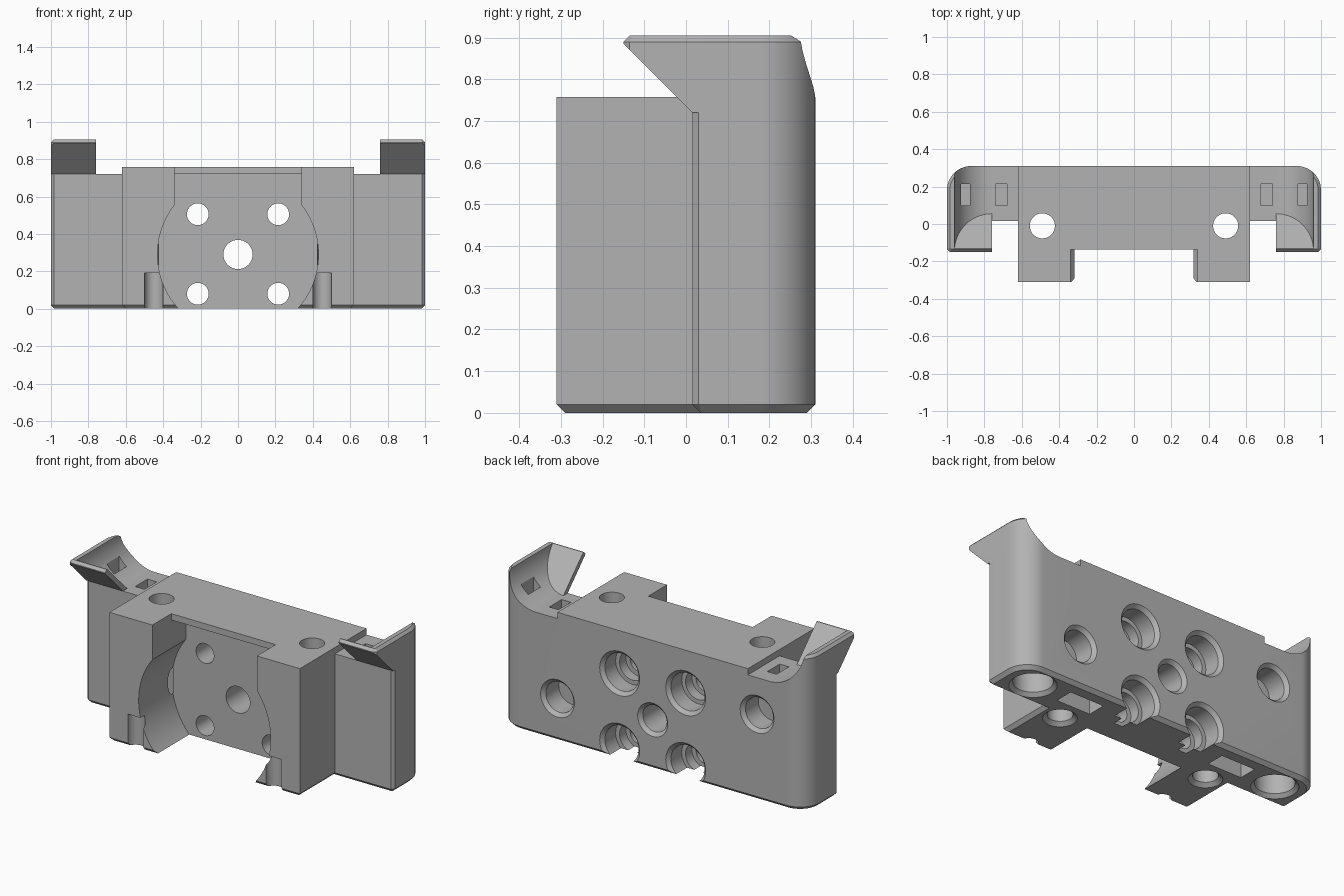
import bpy, bmesh, math
from mathutils import Vector

cube = bpy.data.objects.get("Cube")
if cube:
    bpy.data.objects.remove(cube, do_unlink=True)

grey = bpy.data.materials.new("plain grey")
grey.use_nodes = True
grey.diffuse_color = (0.45, 0.45, 0.45, 1)
grey.node_tree.nodes["Principled BSDF"].inputs["Base Color"].default_value = grey.diffuse_color


def finish(name, bm):
    bmesh.ops.recalc_face_normals(bm, faces=bm.faces)
    mesh = bpy.data.meshes.new(name)
    bm.to_mesh(mesh)
    bm.free()
    mesh.materials.append(grey)
    ob = bpy.data.objects.new(name, mesh)
    bpy.context.collection.objects.link(ob)
    return ob


def loft(name, rings, bevel=None, width=0.02):
    """Solid through equal-sized rings; bevel(edge) picks edges to chamfer."""
    bm = bmesh.new()
    loops = [[bm.verts.new(p) for p in ring] for ring in rings]
    for a, b in zip(loops, loops[1:]):
        for i in range(len(a)):
            j = (i + 1) % len(a)
            bm.faces.new((a[i], a[j], b[j], b[i]))
    bm.faces.new(loops[0][::-1])
    bm.faces.new(loops[-1])
    bmesh.ops.recalc_face_normals(bm, faces=bm.faces)
    if bevel:
        edges = [e for e in bm.edges if bevel(*(v.co for v in e.verts))]
        bmesh.ops.bevel(bm, geom=edges, offset=width, segments=1, affect='EDGES')
    return finish(name, bm)


def box(x0, x1, y0, y1, z0, z1):
    plan = [(x0, y0), (x1, y0), (x1, y1), (x0, y1)]
    return loft("cutter", [[(x, y, z) for x, y in plan] for z in (z0, z1)])


def drill(start, direction, steps, sides=48):
    """Stepped round cutter: steps are (depth, radius) along direction."""
    d = Vector(direction)
    u = d.orthogonal().normalized()
    v = d.cross(u)
    turns = [2 * math.pi * i / sides for i in range(sides)]
    return loft("cutter", [[Vector(start) + d * t + r * (u * math.cos(a) + v * math.sin(a))
                            for a in turns] for t, r in steps])


def cut(ob, *cutters):
    for c in cutters:
        c.hide_render = True
        mod = ob.modifiers.new("cut", 'BOOLEAN')
        mod.operation, mod.solver, mod.object = 'DIFFERENCE', 'EXACT', c
        graph = bpy.context.evaluated_depsgraph_get()
        mesh = bpy.data.meshes.new_from_object(ob.evaluated_get(graph))
        ob.modifiers.clear()
        ob.data = mesh
        bpy.data.objects.remove(c, do_unlink=True)


BACK, STEP, TOP, BLOCK = 0.31, 0.72, 0.905, 0.757
ROUND = 0.13


def corner(n=12):
    """Rounded back corner on the +x side, from the side to the back."""
    return [(1 - ROUND + ROUND * math.cos(a), BACK - ROUND + ROUND * math.sin(a))
            for a in (math.pi / 2 * i / n for i in range(n + 1))]


# Main body: T-shaped plan with chamfered foot
half = [(0.62, -0.31), (0.62, 0.015), (0.985, 0.015), (1, 0.03)] + corner()
plan = half + [(-x, y) for x, y in reversed(half)]
body = loft("main_body", [[(x, y, z) for x, y in plan] for z in (0, BLOCK)],
            lambda a, b: max(a.z, b.z) < 0.001)
cut(body, *[box(min(s * 0.62, s * 1.2), max(s * 0.62, s * 1.2), -1, 1, STEP, 1)
            for s in (-1, 1)])

# Round front pocket with square opening and thin top lip
cut(body,
    drill((0, 0, 0.29), (0, -1, 0), [(0, 0.43), (0.5, 0.43)], 96),
    box(-0.34, 0.34, -0.6, 0, 0.29, STEP),
    box(-0.34, 0.34, -0.6, -0.135, 0.5, 1))

# Screw holes with stepped recesses at the back, plus the centre hole
inward = (0, -1, 0)
for x in (-0.215, 0.215):
    for z in (0.08, 0.505):
        cut(body, drill((x, BACK, z), inward, [
            (-0.05, 0.13), (0, 0.13), (0.02, 0.11), (0.12, 0.11), (0.12, 0.085),
            (0.18, 0.085), (0.18, 0.058), (0.4, 0.058)]))
cut(body, drill((0, BACK, 0.29), inward,
                [(-0.05, 0.098), (0, 0.098), (0.02, 0.078), (0.4, 0.078)]))

# Two uneven blind holes in the back
for x, z in ((0.62, 0.25), (-0.68, 0.505)):
    cut(body, drill((x, BACK, z), inward,
                    [(-0.05, 0.11), (0, 0.11), (0.02, 0.09), (0.14, 0.09)]))

# Holes, pockets and front notches in the underside
up = (0, 0, 1)
for s in (-1, 1):
    cut(body,
        drill((s * 0.49, -0.01, 0), up,
              [(-0.05, 0.09), (0, 0.09), (0.02, 0.067), (1, 0.067)]),
        drill((s * 0.815, 0.16, 0), up,
              [(-0.05, 0.125), (0, 0.125), (0.02, 0.105), (0.3, 0.105)]),
        drill((s * 0.45, -0.31, 0), up, [(-0.05, 0.05), (0.19, 0.05)]),
        box(s * 0.51 - 0.11, s * 0.51 + 0.11, 0.12, 0.23, -0.1, 0.12))


def slots(s):
    """Tie slots sunk into the top of one shoulder."""
    return [box(s * x - w, s * x + w, 0.1, 0.215, 0.6, 0.97)
            for x, w in ((0.71, 0.03), (0.9, 0.024))]


# Raised shoulders: hollowed cradle on top, sloping lip in front
parts = [body]
for s, side in ((-1, "right"), (1, "left")):
    outline = [(0.76, -0.15), (0.985, -0.15), (1, -0.135)] + corner() + [(0.76, BACK)]
    wing = loft(side + "_shoulder",
                [[(s * x, y, z) for x, y in outline] for z in (STEP, TOP)],
                lambda a, b: min(a.z, b.z) > TOP - 0.01 and abs(a.x + b.x) > 1.53, 0.015)
    slope = [(-0.5, 0.5), (0.015, 0.5), (0.015, STEP), (-0.5, STEP + 0.515)]
    cut(wing, loft("cutter", [[(x, y, z) for y, z in slope] for x in (-1.2, 1.2)]))
    arc = [(0.76 + 0.2 * math.sin(a), 0.92 - 0.2 * math.cos(a))
           for a in (math.pi / 2 * i / 20 for i in range(21))]
    hollow = [(0.7, 1.0), (0.7, STEP)] + arc + [(0.96, 1.0)]
    cut(wing, loft("cutter", [[(s * x, 0.775 - z, z) for x, z in hollow],
                              [(s * x, 0.6, z) for x, z in hollow]]))
    cut(wing, *slots(s)[1:2])
    parts.append(wing)
    cut(body, *slots(s))
for ob in bpy.data.objects:
    if ob.name.startswith("cutter"):
        bpy.data.objects.remove(ob, do_unlink=True)

# Smooth the round surfaces, keep the edges crisp
for ob in parts:
    bpy.ops.object.select_all(action='DESELECT')
    ob.select_set(True)
    bpy.context.view_layer.objects.active = ob
    bpy.ops.object.shade_smooth_by_angle(angle=math.radians(30))
